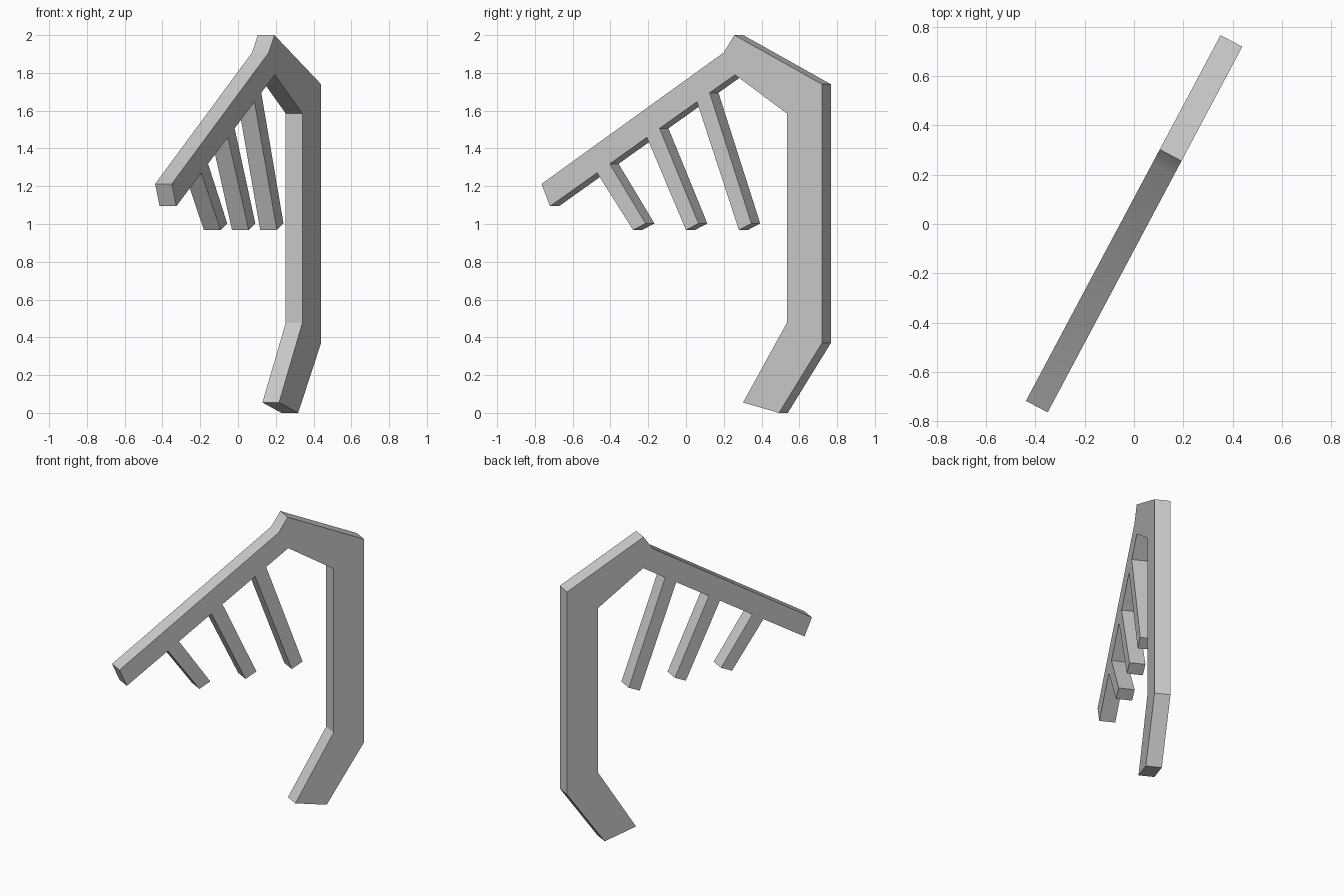
import bpy
import bmesh
from mathutils import Vector

cube = bpy.data.objects.get("Cube")
if cube:
    bpy.data.objects.remove(cube, do_unlink=True)

# One plain grey for the whole model
grey = bpy.data.materials.new("plain_grey")
grey.use_nodes = True
colour = (0.6, 0.6, 0.6, 1)
grey.diffuse_color = colour
grey.node_tree.nodes["Principled BSDF"].inputs["Base Color"].default_value = colour

# The flat plate stands upright, turned about z
along = Vector((0.47, 0.883, 0)).normalized()
across = Vector((along.y, -along.x, 0))
THICK = 0.1


def plate(name, outline, open_edge=None):
    """Extrude a (y, z) outline of the plate's near face through its thickness."""
    bm = bmesh.new()
    near, far = [], []
    for y, z in outline:
        u = (y - across.y * THICK / 2) / along.y
        centre = along * u + Vector((0, 0, z))
        near.append(bm.verts.new(centre + across * THICK / 2))
        far.append(bm.verts.new(centre - across * THICK / 2))
    bm.faces.new(near)
    bm.faces.new(far[::-1])
    n = len(outline)
    for i in range(n):
        if i != open_edge:
            j = (i + 1) % n
            bm.faces.new((near[i], far[i], far[j], near[j]))
    bmesh.ops.recalc_face_normals(bm, faces=bm.faces)
    mesh = bpy.data.meshes.new(name)
    bm.to_mesh(mesh)
    bm.free()
    mesh.materials.append(grey)
    obj = bpy.data.objects.new(name, mesh)
    bpy.context.collection.objects.link(obj)
    bpy.ops.object.select_all(action="DESELECT")
    obj.select_set(True)
    bpy.context.view_layer.objects.active = obj
    bpy.ops.object.shade_smooth_by_angle()


# Underside of the sloping beam, from its tip to the inner peak
tip, peak = (-0.72, 1.094), (0.259, 1.79)


def underside(y):
    return tip[1] + (y - tip[0]) * (peak[1] - tip[1]) / (peak[0] - tip[0])


# Sloping beam, upright post and bent foot
plate("hooked_frame", [
    tip, peak, (0.534, 1.585), (0.534, 0.477), (0.302, 0.055), (0.492, 0),
    (0.72, 0.37), (0.72, 1.74), (0.256, 2), (0.2, 1.908), (-0.765, 1.212)])

# Slanted teeth hanging from the beam, open where they join it
teeth = {"short": (-0.471, -0.28), "middle": (-0.207, 0), "long": (0.058, 0.28)}
for size, (top, foot) in teeth.items():
    plate(size + "_tooth", [
        (top, underside(top)), (foot, 0.968), (foot + 0.066, 1.003),
        (top + 0.067, underside(top + 0.067))], open_edge=3)
